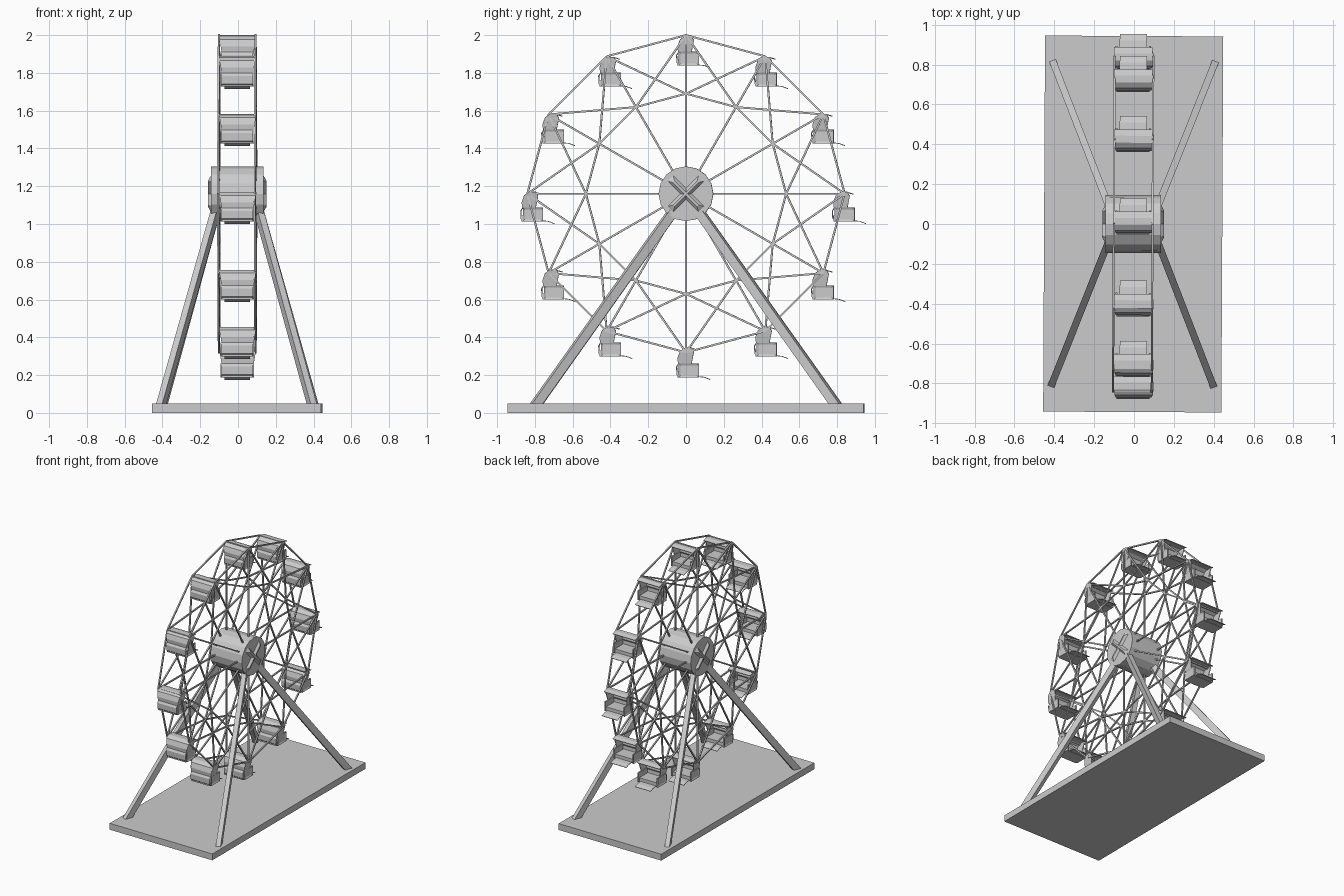
import bpy, bmesh, math
from mathutils import Vector, Matrix

if "Cube" in bpy.data.objects:
    bpy.data.objects.remove(bpy.data.objects["Cube"])

grey = bpy.data.materials.new("light_grey")
grey.use_nodes = True
grey.diffuse_color = (0.6, 0.6, 0.6, 1)
grey.node_tree.nodes["Principled BSDF"].inputs["Base Color"].default_value = (0.6, 0.6, 0.6, 1)

AXLE = 1.16      # height of the wheel centre
RIM = 0.84       # radius of the outer ring
INNER = 0.53     # radius of the inner ring
SIDE = 0.097     # half the distance between the two wheel frames
HUB = 0.139      # half the hub length


def to_mesh(bm, name):
    bmesh.ops.recalc_face_normals(bm, faces=bm.faces)
    mesh = bpy.data.meshes.new(name)
    bm.to_mesh(mesh)
    bm.free()
    mesh.materials.append(grey)
    return mesh


def place(mesh, name, location=(0, 0, 0)):
    obj = bpy.data.objects.new(name, mesh)
    bpy.context.collection.objects.link(obj)
    obj.location = Vector(location) + Vector((-0.004, 0, 0))
    obj.rotation_euler.z = -0.005
    return obj


def box(bm, low, high):
    low, high = Vector(low), Vector(high)
    m = Matrix.Translation((low + high) / 2) @ Matrix.Diagonal((high - low).to_4d())
    m[3][3] = 1
    return bmesh.ops.create_cube(bm, size=1, matrix=m)["verts"]


def beam(bm, a, b, wide, deep):
    a, b = Vector(a), Vector(b)
    d = b - a
    m = (Matrix.Translation((a + b) / 2) @ d.to_track_quat("Z", "Y").to_matrix().to_4x4()
         @ Matrix.Diagonal((wide, deep, d.length, 1)))
    bmesh.ops.create_cube(bm, size=1, matrix=m)


def sheet(bm, rows, thick):
    """Thick strip through rows of (half width, y, z)."""
    pairs = [[bm.verts.new((s * w, y, z)) for s in (-1, 1)] for w, y, z in rows]
    faces = [bm.faces.new((p[0], p[1], q[1], q[0])) for p, q in zip(pairs, pairs[1:])]
    bmesh.ops.recalc_face_normals(bm, faces=faces)
    bmesh.ops.solidify(bm, geom=faces, thickness=thick)


def on_wheel(x, radius, step):
    a = math.radians(90 - 30 * step)
    return Vector((x, radius * math.cos(a), AXLE + radius * math.sin(a)))


# Base slab
bm = bmesh.new()
box(bm, (-0.447, -0.943, 0), (0.447, 0.943, 0.05))
place(to_mesh(bm, "base"), "base")

# Four splayed legs
bm = bmesh.new()
for sx in (-1, 1):
    for sy in (-1, 1):
        beam(bm, (sx * 0.402, sy * 0.8, 0.035), (sx * 0.1, sy * 0.03, 1.12), 0.035, 0.048)
place(to_mesh(bm, "support_legs"), "support_legs")

# Hub drum
bm = bmesh.new()
bmesh.ops.create_cone(bm, cap_ends=True, segments=16, radius1=0.145, radius2=0.145, depth=2 * HUB,
                      matrix=Matrix.Translation((0, 0, AXLE)) @ Matrix.Rotation(math.pi / 2, 4, "Y"))
place(to_mesh(bm, "hub"), "hub")

# Ridged crosses on both hub ends
bm = bmesh.new()
for side in (-1, 1):
    for turn in (45, 135):
        verts = box(bm, (HUB - 0.01, -0.03, -0.13), (HUB + 0.016, 0.03, 0.13))
        for v in verts:
            if v.co.x > HUB:
                v.co.y *= 0.2
                v.co.z *= 0.7
            v.co.x *= side
        bmesh.ops.transform(bm, verts=verts, matrix=Matrix.Translation((0, 0, AXLE))
                            @ Matrix.Rotation(math.radians(turn), 4, "X"))
place(to_mesh(bm, "hub_crosses"), "hub_crosses")

# Two wheel frames: outer ring, inner ring, spokes and lattice
for name, x in (("left_wheel_frame", SIDE), ("right_wheel_frame", -SIDE)):
    bm = bmesh.new()
    for i in range(12):
        outer, inner = on_wheel(x, RIM, i), on_wheel(x, INNER, i)
        for a, b in ((outer, on_wheel(x, RIM, i + 1)),
                     (inner, on_wheel(x, INNER, i + 1)),
                     (on_wheel(x, 0.12, i), outer),
                     (inner, on_wheel(x, RIM, i + 1)),
                     (inner, on_wheel(x, RIM, i - 1))):
            beam(bm, a, b, 0.01, 0.01)
    place(to_mesh(bm, name), name)

# Rods that carry the cabins
bm = bmesh.new()
for i in range(12):
    beam(bm, on_wheel(-SIDE, RIM - 0.005, i), on_wheel(SIDE, RIM - 0.005, i), 0.01, 0.01)
place(to_mesh(bm, "cabin_rods"), "cabin_rods")

# Cabin: curved back and roof, sides, seat and footrest, open towards the back
bm = bmesh.new()
sheet(bm, [(0.083, -0.036, -0.147), (0.083, -0.05, -0.132), (0.083, -0.052, -0.09),
           (0.083, -0.042, -0.074), (0.087, -0.045, -0.045), (0.094, -0.032, -0.008),
           (0.097, -0.005, 0.01), (0.097, 0.03, 0.01), (0.097, 0.062, 0)], 0.005)
sheet(bm, [(0.068, 0.055, -0.144), (0.068, 0.095, -0.148), (0.068, 0.127, -0.16)], 0.004)
box(bm, (-0.08, -0.045, -0.147), (0.08, 0.06, -0.115))
for s in (-1, 1):
    # Armrest side with a recessed panel
    verts = box(bm, (s * 0.083 - 0.005, -0.038, -0.147), (s * 0.083 + 0.005, 0.068, -0.073))
    bm.normal_update()
    face = [f for f in {f for v in verts for f in v.link_faces} if f.normal.x * s > 0.9]
    bmesh.ops.inset_region(bm, faces=face, thickness=0.015, depth=-0.005)
    # Upper side panel, leaning out to the roof
    outline = [(-0.042, -0.074), (-0.045, -0.045), (-0.032, -0.008), (-0.005, 0.01),
               (0.03, 0.01), (0.042, -0.012), (0.03, -0.074)]
    panel = bm.faces.new([bm.verts.new((s * (0.095 + z * 0.17), y, z)) for y, z in outline])
    panel.normal_update()
    bmesh.ops.solidify(bm, geom=[panel], thickness=0.005)
cabin = to_mesh(bm, "cabin")
for i in range(12):
    place(cabin, "cabin_%d" % (i + 1), on_wheel(0, 0.825, i))
